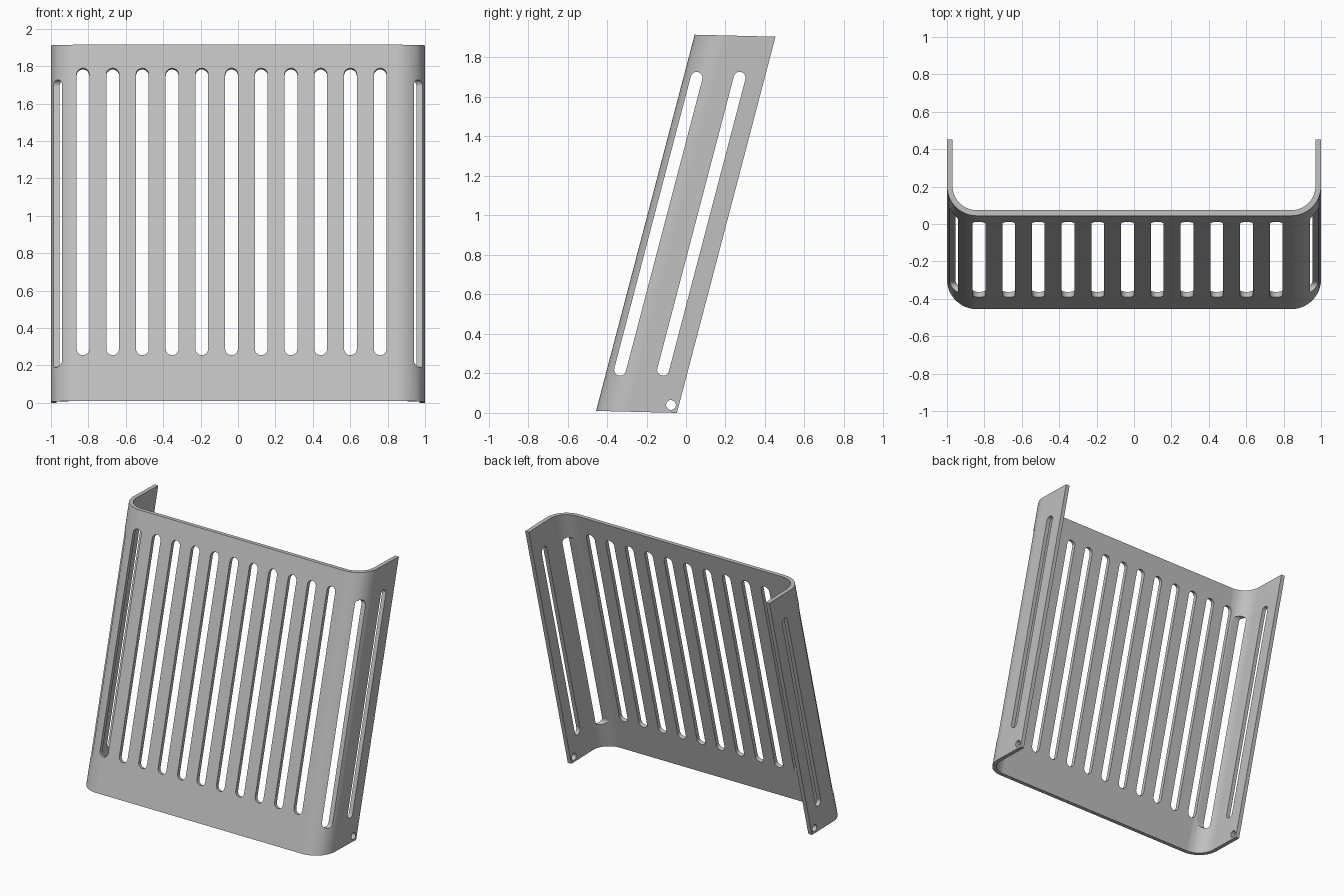
import bpy
import bmesh
from math import sin, cos, pi, atan
from mathutils import Vector

if "Cube" in bpy.data.objects:
    bpy.data.objects.remove(bpy.data.objects["Cube"], do_unlink=True)

SLOPE = 0.262            # backward lean per unit of height
FRONT_Y = -0.458         # outer front face at z = 0
DEPTH = 0.412
THICK = 0.03
RADIUS = 0.16
HEIGHT = 1.905
lean = atan(SLOPE)
UP = Vector((0, sin(lean), cos(lean)))
OUT = Vector((0, -cos(lean), sin(lean)))
SIDE = Vector((1, 0, 0))

grey = bpy.data.materials.new("light grey")
grey.use_nodes = True
colour = (0.53, 0.53, 0.53, 1)
grey.diffuse_color = colour
grey.node_tree.nodes["Principled BSDF"].inputs["Base Color"].default_value = colour


def new_object(name, bm):
    bmesh.ops.recalc_face_normals(bm, faces=bm.faces)
    mesh = bpy.data.meshes.new(name)
    bm.to_mesh(mesh)
    bm.free()
    obj = bpy.data.objects.new(name, mesh)
    bpy.context.collection.objects.link(obj)
    return obj


def add_prism(bm, bottom, top):
    a = [bm.verts.new(p) for p in bottom]
    b = [bm.verts.new(p) for p in top]
    bm.faces.new(a)
    bm.faces.new(b)
    for i in range(len(a)):
        j = (i + 1) % len(a)
        bm.faces.new((a[i], a[j], b[j], b[i]))


def u_path(inset, steps=12):
    """Half of the U section is an arc and a leg; the other half mirrors it."""
    r = RADIUS - inset
    right = [(1 - inset, DEPTH)]
    for i in range(steps + 1):
        t = pi / 2 * i / steps
        right.append((1 - RADIUS + r * cos(t), RADIUS - r * sin(t)))
    return right + [(-x, y) for x, y in reversed(right)]


def leaned(x, y, z):
    z += 0.01 * (1 - y / DEPTH)
    return Vector((x, FRONT_Y + y + SLOPE * z, z))


def add_slot(bm, low, high, across, axis, radius, near, far, steps=10):
    """Round-ended prism from low to high, running along axis."""
    ring = []
    for centre, start in ((high, 0), (low, pi)):
        for i in range(steps + 1):
            t = start + pi * i / steps
            ring.append(centre + (across * cos(t) + UP * sin(t)) * radius)
    add_prism(bm, [p + axis * near for p in ring], [p + axis * far for p in ring])


# Bent sheet
section = u_path(0) + u_path(THICK)[::-1]
bm = bmesh.new()
add_prism(bm, [leaned(x, y, 0) for x, y in section],
          [leaned(x, y, HEIGHT) for x, y in section])
panel = new_object("slotted_panel", bm)
panel.data.materials.append(grey)

# Front slots
bm = bmesh.new()
for i in range(11):
    x = -0.829 + 0.1589 * i
    low, high = (Vector((x, FRONT_Y + SLOPE * z, z)) for z in (0.288, 1.757))
    add_slot(bm, low, high, SIDE, OUT, 0.034, -0.08, 0.05)
front_cutter = new_object("front_slot_cutter", bm)

# Side slots and mounting holes, on both sides
bm = bmesh.new()
back = Vector((0, cos(lean), -sin(lean)))
for near, far in ((0.8, 1.1), (-1.1, -0.8)):
    for y in (0.067, 0.285):
        low, high = (Vector((0, FRONT_Y + y + SLOPE * z, z)) for z in (0.218, 1.697))
        add_slot(bm, low, high, back, SIDE, 0.03, near, far)
    centre = Vector((0, -0.076, 0.04))
    ring = [centre + Vector((0, cos(t), sin(t))) * 0.025
            for t in (2 * pi * i / 20 for i in range(20))]
    add_prism(bm, [p + SIDE * near for p in ring], [p + SIDE * far for p in ring])
side_cutter = new_object("side_slot_cutter", bm)

# Cut, bake the result and discard the cutters
for cutter in (front_cutter, side_cutter):
    cutter.hide_render = True
    mod = panel.modifiers.new("cut", 'BOOLEAN')
    mod.operation = 'DIFFERENCE'
    mod.solver = 'EXACT'
    mod.object = cutter
graph = bpy.context.evaluated_depsgraph_get()
baked = bpy.data.meshes.new_from_object(panel.evaluated_get(graph))
panel.modifiers.clear()
panel.data = baked
for cutter in (front_cutter, side_cutter):
    bpy.data.objects.remove(cutter, do_unlink=True)

# Smooth bends with crisp edges
bpy.ops.object.select_all(action='DESELECT')
panel.select_set(True)
bpy.context.view_layer.objects.active = panel
bpy.ops.object.shade_smooth_by_angle(angle=pi / 6)
weighted = panel.modifiers.new("even shading", 'WEIGHTED_NORMAL')
weighted.keep_sharp = True
